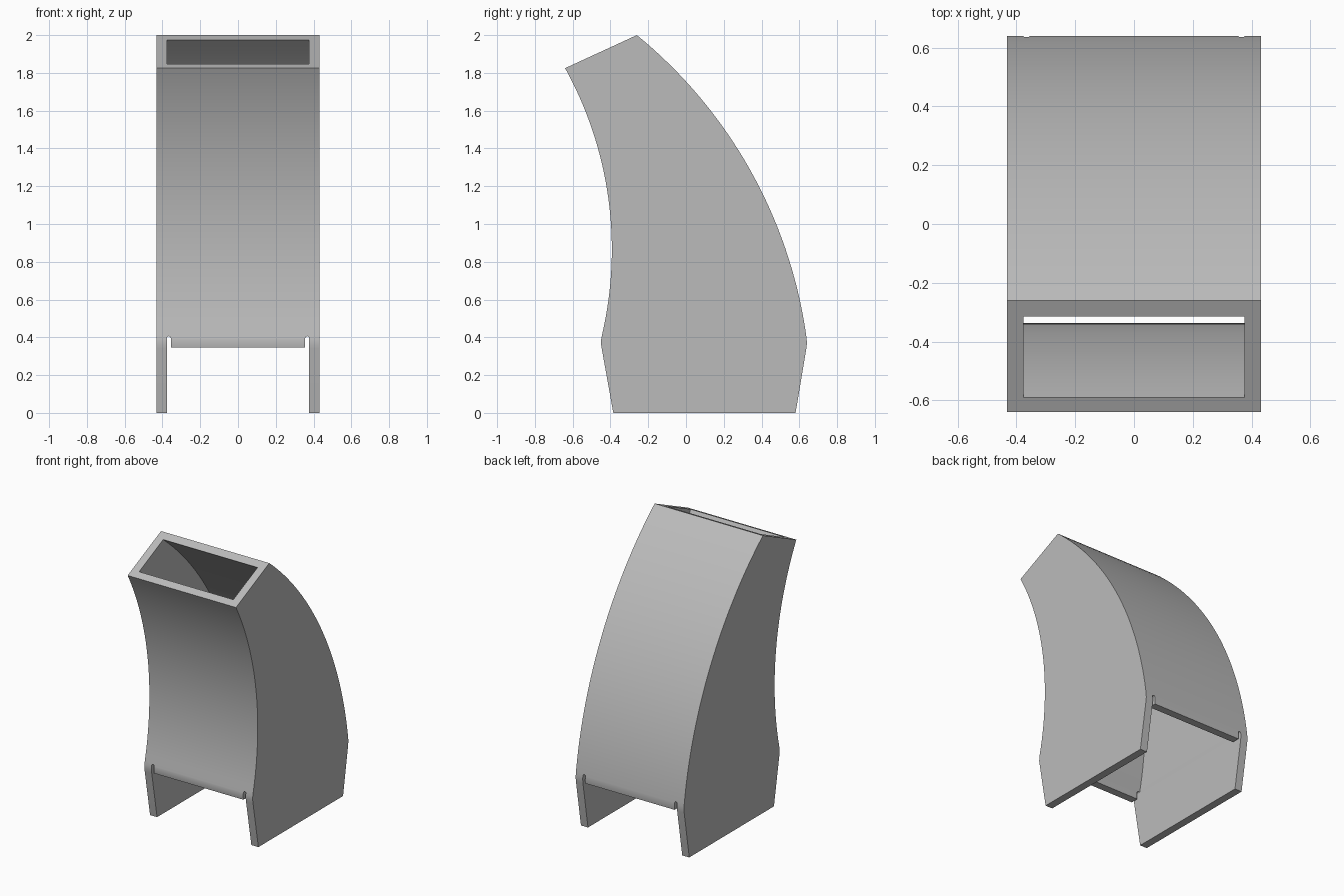
import bpy
import bmesh
from math import atan2, cos, sin, pi
from mathutils import Vector

if "Cube" in bpy.data.objects:
    bpy.data.objects.remove(bpy.data.objects["Cube"])

HALF_WIDTH, INNER, WALL = 0.432, 0.376, 0.055

grey = bpy.data.materials.new("plain grey")
grey.use_nodes = True
COLOUR = (0.5, 0.5, 0.5, 1)
grey.diffuse_color = COLOUR
grey.node_tree.nodes["Principled BSDF"].inputs["Base Color"].default_value = COLOUR


def arc(start, end, sag, steps=32):
    """Circular arc, running upwards, that bulges by sag towards the back."""
    a, b = Vector(start), Vector(end)
    half = (b - a).length / 2
    radius = (half ** 2 + sag ** 2) / (2 * sag)
    side = Vector((b.y - a.y, a.x - b.x)).normalized()
    centre = (a + b) / 2 - side * (radius - sag)
    t0 = atan2(a.y - centre.y, a.x - centre.x)
    t1 = atan2(b.y - centre.y, b.x - centre.x)
    angles = [t0 + (t1 - t0) * i / steps for i in range(steps + 1)]
    return [centre + radius * Vector((cos(t), sin(t))) for t in angles]


def offset(path, dist):
    """Shift a path sideways along its normals."""
    out = []
    for i, p in enumerate(path):
        d = path[min(i + 1, len(path) - 1)] - path[max(i - 1, 0)]
        out.append(p + Vector((-d.y, d.x)).normalized() * dist)
    return out


def prism(name, outline, place, depth):
    """Closed solid from an outline; place maps (u, v, w) to a 3D point."""
    bm = bmesh.new()
    near, far = ([bm.verts.new(place(p[0], p[1], w)) for p in outline]
                 for w in (-depth, depth))
    bm.faces.new(near)
    bm.faces.new(far[::-1])
    for i in range(len(outline)):
        bm.faces.new((near[i], near[i - 1], far[i - 1], far[i]))
    bmesh.ops.recalc_face_normals(bm, faces=bm.faces)
    mesh = bpy.data.meshes.new(name)
    bm.to_mesh(mesh)
    bm.free()
    mesh.materials.append(grey)
    obj = bpy.data.objects.new(name, mesh)
    bpy.context.collection.objects.link(obj)
    return obj


def along_x(u, v, w):
    return (w, u, v)


def along_y(u, v, w):
    return (u, w, v)


# Front and back curves, bottom to top, with a softened knee
front = [Vector(p) for p in ((-0.385, 0), (-0.446, 0.34), (-0.45, 0.365), (-0.449, 0.39))]
front += arc((-0.443, 0.42), (-0.64, 1.825), 0.131)
back = [Vector(p) for p in ((0.58, 0), (0.637, 0.34), (0.64, 0.365), (0.639, 0.39))]
back += arc((0.635, 0.42), (-0.26, 2.0), 0.17)

# Curved duct body
body = prism("curved_duct", front + back[::-1], along_x, HALF_WIDTH)

# Hollow running through the body, past both ends
inner_front, inner_back = offset(front, -WALL), offset(back, WALL)
for path in (inner_front, inner_back):
    path.append(path[-1] + (path[-1] - path[-2]).normalized() * 0.2)
    path.insert(0, path[0] + (path[0] - path[1]).normalized() * 0.2)
hollow = prism("hollow_cutter", inner_front + inner_back[::-1], along_x, INNER)

# Lower opening with a narrow rounded slot beside each hanging flap
SLOT, FLAP_Z, SLOT_Z = 0.01, 0.345, 0.396
mid = INNER - SLOT
half = [(INNER, -0.2)]
half += [(mid + SLOT * cos(pi * i / 8), SLOT_Z + SLOT * sin(pi * i / 8)) for i in range(9)]
half += [(mid - SLOT, FLAP_Z)]
opening = prism("opening_cutter", half + [(-x, z) for x, z in reversed(half)], along_y, 1)

# Cut, then shade the curves smooth
bpy.ops.object.select_all(action="DESELECT")
body.select_set(True)
bpy.context.view_layer.objects.active = body
for cutter in (hollow, opening):
    cutter.hide_render = True
    mod = body.modifiers.new("cut", "BOOLEAN")
    mod.operation = "DIFFERENCE"
    mod.solver = "EXACT"
    mod.object = cutter
    bpy.ops.object.modifier_apply(modifier=mod.name)
    bpy.data.objects.remove(cutter)

bpy.ops.object.shade_smooth_by_angle(angle=pi / 6)
